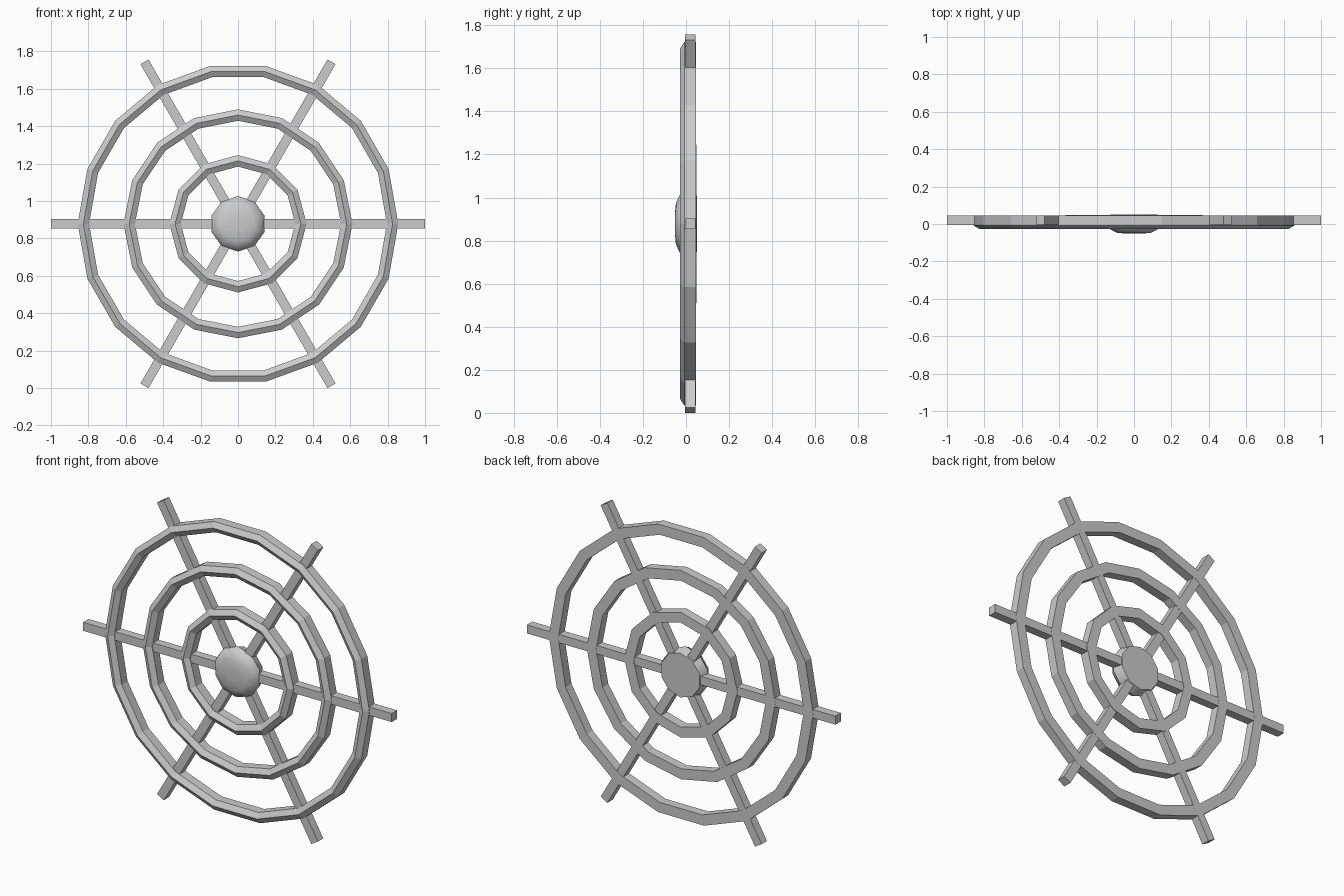
import bpy, bmesh, math

if "Cube" in bpy.data.objects:
    bpy.data.objects.remove(bpy.data.objects["Cube"])

CZ = 0.878  # height of the wheel centre

grey = bpy.data.materials.new("plain grey")
grey.diffuse_color = (0.6, 0.6, 0.6, 1)
grey.use_nodes = True
grey.node_tree.nodes["Principled BSDF"].inputs["Base Color"].default_value = grey.diffuse_color


def finish(name, bm):
    bmesh.ops.recalc_face_normals(bm, faces=bm.faces)
    me = bpy.data.meshes.new(name)
    bm.to_mesh(me)
    bm.free()
    me.materials.append(grey)
    ob = bpy.data.objects.new(name, me)
    ob.location.z = CZ
    bpy.context.collection.objects.link(ob)
    return ob


def lathe(name, profile, sides, closed, start=0.0):
    """Turn (radius, y) points around the y axis."""
    bm = bmesh.new()
    loops = []
    for r, y in profile:
        loops.append([bm.verts.new((r * math.cos(start + 2 * math.pi * i / sides), y,
                                    r * math.sin(start + 2 * math.pi * i / sides)))
                      for i in range(sides)])
    n = len(loops)
    for k in range(n if closed else n - 1):
        a, b = loops[k], loops[(k + 1) % n]
        for i in range(sides):
            j = (i + 1) % sides
            bm.faces.new((a[i], a[j], b[j], b[i]))
    if not closed:
        bm.faces.new(loops[0])
        bm.faces.new(loops[-1])
    return finish(name, bm)


# Rings: flat at the back, ridged at the front
for name, r, sides, back in (("inner_ring", 0.367, 12, 0.048),
                             ("middle_ring", 0.612, 16, 0.046),
                             ("outer_ring", 0.857, 18, 0.046)):
    w = 0.061
    lathe(name, [(r, back), (r, -0.008), (r - w / 2, -0.027),
                 (r - w, -0.008), (r - w, back)], sides, True)

# Spokes: three bars through the centre
for k in range(3):
    bm = bmesh.new()
    bmesh.ops.create_cube(bm, size=1)
    for v in bm.verts:
        v.co = (v.co.x * 2, v.co.y * 0.05 + 0.02, v.co.z * 0.05)
    bar = finish("spoke_bar_%d" % (k + 1), bm)
    bar.rotation_euler.y = k * math.pi / 3

# Hub: shallow dome with a flat back
hub = lathe("hub", [(0.13, 0.052), (0.148, 0.0), (0.132, -0.03),
                    (0.095, -0.047), (0.04, -0.052)], 10, False, math.pi / 10)
bpy.context.view_layer.objects.active = hub
hub.select_set(True)
bpy.ops.object.shade_smooth_by_angle(angle=math.radians(40))
